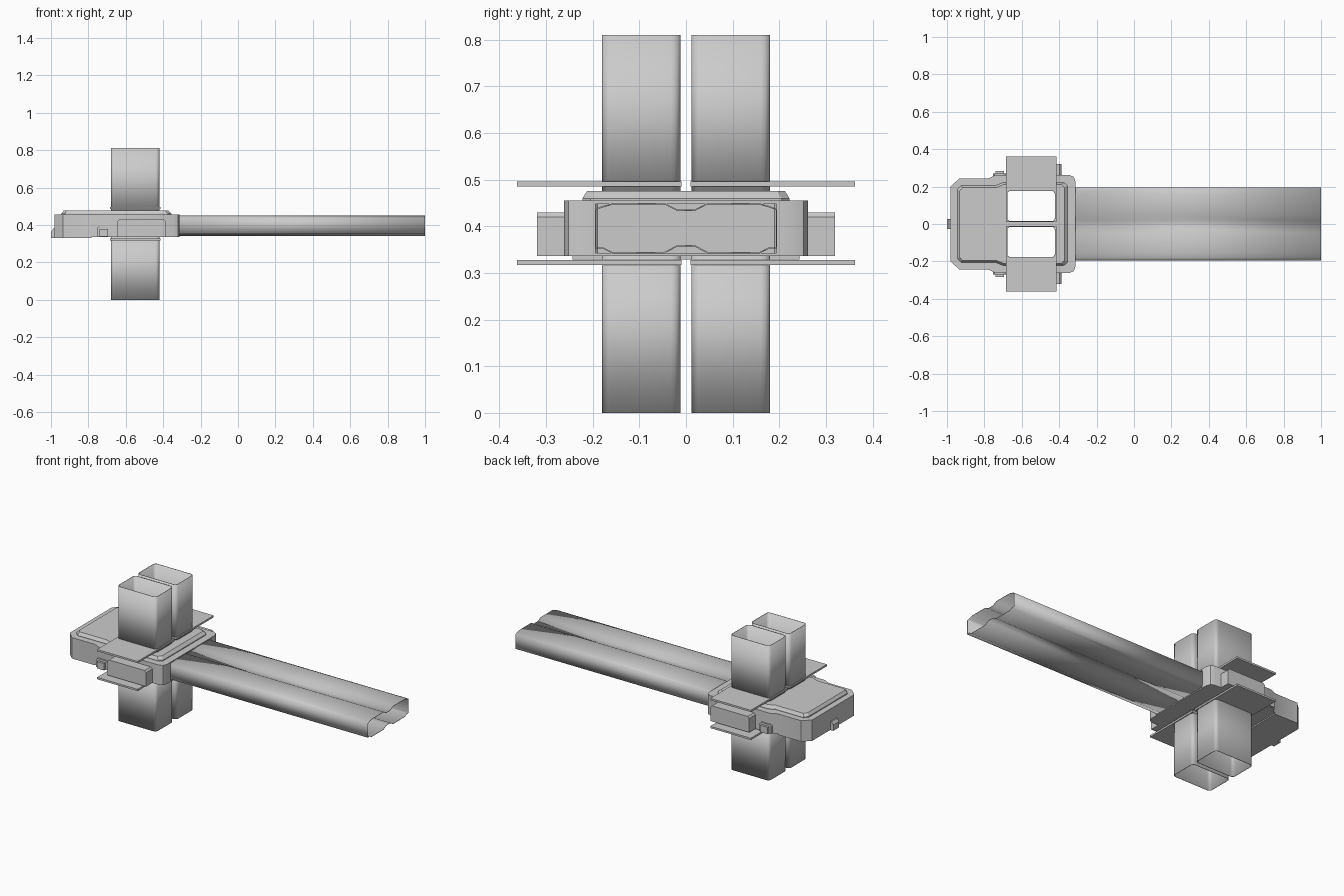
import bpy, bmesh, math

if "Cube" in bpy.data.objects:
    bpy.data.objects.remove(bpy.data.objects["Cube"])

AXES = {'x': lambda u, v, w: (w, u, v), 'y': lambda u, v, w: (u, w, v), 'z': lambda u, v, w: (u, v, w)}


def prism(name, pts, a, b, axis='z', pts2=None, caps=True, thick=0):
    """Loft a closed outline along an axis; optionally open-ended and thickened."""
    f, bm, n = AXES[axis], bmesh.new(), len(pts)
    lo = [bm.verts.new(f(u, v, a)) for u, v in pts]
    hi = [bm.verts.new(f(u, v, b)) for u, v in (pts2 or pts)]
    for i in range(n):
        j = (i + 1) % n
        bm.faces.new((lo[i], lo[j], hi[j], hi[i]))
    if caps:
        bm.faces.new(lo)
        bm.faces.new(hi)
    bmesh.ops.recalc_face_normals(bm, faces=bm.faces)
    me = bpy.data.meshes.new(name)
    bm.to_mesh(me)
    bm.free()
    ob = bpy.data.objects.new(name, me)
    bpy.context.collection.objects.link(ob)
    if thick:
        m = ob.modifiers.new('wall', 'SOLIDIFY')
        m.thickness, m.offset = thick, -1
    return ob


def rect(x0, x1, y0, y1, r=0.0, seg=4):
    if not r:
        return [(x0, y0), (x1, y0), (x1, y1), (x0, y1)]
    out = []
    for k, (cx, cy) in enumerate([(x1 - r, y1 - r), (x0 + r, y1 - r), (x0 + r, y0 + r), (x1 - r, y0 + r)]):
        for i in range(seg + 1):
            t = math.pi / 2 * (k + i / seg)
            out.append((cx + r * math.cos(t), cy + r * math.sin(t)))
    return out


def mirrored(half):
    """Complete an outline given for y > 0."""
    return half + [(x, -y) for x, y in reversed(half)]


def smooth(ob, angle=35):
    bpy.ops.object.select_all(action='DESELECT')
    ob.select_set(True)
    bpy.context.view_layer.objects.active = ob
    bpy.ops.object.shade_smooth_by_angle(angle=math.radians(angle))


def cut(ob, cutter):
    m = ob.modifiers.new('cut', 'BOOLEAN')
    m.operation, m.object, m.solver = 'DIFFERENCE', cutter, 'EXACT'
    bpy.context.view_layer.objects.active = ob
    bpy.ops.object.modifier_apply(modifier=m.name)


def tube_outline(s):
    y = sorted((s * 0.012, s * 0.18))
    return rect(-0.68, -0.42, y[0], y[1], 0.02)


# beam: hollow corrugated section, open at the far end
top = [(0.195, 0.352), (0.195, 0.437), (0.181, 0.443), (0.155, 0.45), (0.046, 0.45), (0.018, 0.436)]
bottom = [(0.018, 0.357), (0.046, 0.342), (0.158, 0.342), (0.178, 0.352)]
section = top + [(-y, z) for y, z in reversed(top)] + [(-y, z) for y, z in reversed(bottom)] + bottom
beam = prism('beam', section, -0.33, 1.0, 'x', caps=False, thick=0.003)
smooth(beam, 20)

# hollow housing with openings for the beam and the tubes
outline = mirrored([(-0.98, 0.2), (-0.935, 0.243), (-0.78, 0.243), (-0.74, 0.262),
                    (-0.345, 0.262), (-0.322, 0.252), (-0.313, 0.228)])
housing = prism('housing', outline, 0.336, 0.455)
cavity = prism('cavity_cutter', mirrored([(-0.965, 0.19), (-0.925, 0.228), (-0.77, 0.228), (-0.73, 0.247),
                                          (-0.35, 0.247), (-0.328, 0.22)]), 0.341, 0.449)
opening = prism('beam_cutter', rect(-0.194, 0.194, 0.3425, 0.448), -0.35, -0.29, 'x')
holes = [prism('tube_cutter', tube_outline(s), -0.1, 0.9) for s in (-1, 1)]
for c in [cavity, opening] + holes:
    cut(housing, c)

# stepped lid on top of the housing
lid_low = mirrored([(-0.945, 0.185), (-0.925, 0.205), (-0.74, 0.205), (-0.70, 0.222),
                    (-0.375, 0.222), (-0.355, 0.205)])
lid_high = mirrored([(-0.932, 0.177), (-0.917, 0.195), (-0.735, 0.195), (-0.695, 0.212),
                     (-0.39, 0.212), (-0.372, 0.195)])
lid_base = prism('lid_base', lid_low, 0.453, 0.460)
lid = prism('lid', lid_low, 0.460, 0.476, pts2=lid_high)
for c in holes:
    cut(lid_base, c)
    cut(lid, c)

# deeper lower edge on the rounded end of the housing
prism('lower_skirt', mirrored([(-0.98, 0.2), (-0.935, 0.243), (-0.783, 0.243)]), 0.329, 0.337)

# end latch
prism('end_latch', [(-0.97, 0.329), (-1.0, 0.329), (-1.0, 0.364), (-0.988, 0.38), (-0.97, 0.38)],
      -0.028, 0.028, 'y')

for s, side in ((-1, 'front'), (1, 'back')):
    # upper and lower tubes, open at both ends
    for z0, z1, tag in ((0.455, 0.81, 'upper'), (0.0, 0.341, 'lower')):
        t = prism(f'{side}_{tag}_tube', tube_outline(s), z0, z1, caps=False, thick=0.003)
        smooth(t)
    # flat flanges around the tubes
    y0, y1 = sorted((s * 0.01, s * 0.362))
    for z0, z1, tag in ((0.485, 0.496, 'upper'), (0.317, 0.328, 'lower')):
        fl = prism(f'{side}_{tag}_flange', rect(-0.685, -0.415, y0, y1), z0, z1)
        cut(fl, holes[0 if s < 0 else 1])
    # side boxes with clipped upper corners
    prism(f'{side}_side_box', [(-0.645, 0.336), (-0.387, 0.336), (-0.387, 0.42), (-0.397, 0.43),
                               (-0.635, 0.43), (-0.645, 0.42)], s * 0.25, s * 0.32, 'y')
    # small clips: frame and raised centre
    prism(f'{side}_clip_frame', [(-0.755, 0.336), (-0.68, 0.336), (-0.68, 0.382), (-0.689, 0.391),
                                 (-0.746, 0.391), (-0.755, 0.382)], s * 0.24, s * 0.27, 'y')
    prism(f'{side}_clip_centre', rect(-0.741, -0.694, 0.337, 0.378), s * 0.25, s * 0.283, 'y')

# the cutters are no longer needed
for c in [cavity, opening] + holes:
    bpy.data.objects.remove(c, do_unlink=True)

smooth(housing, 35)
